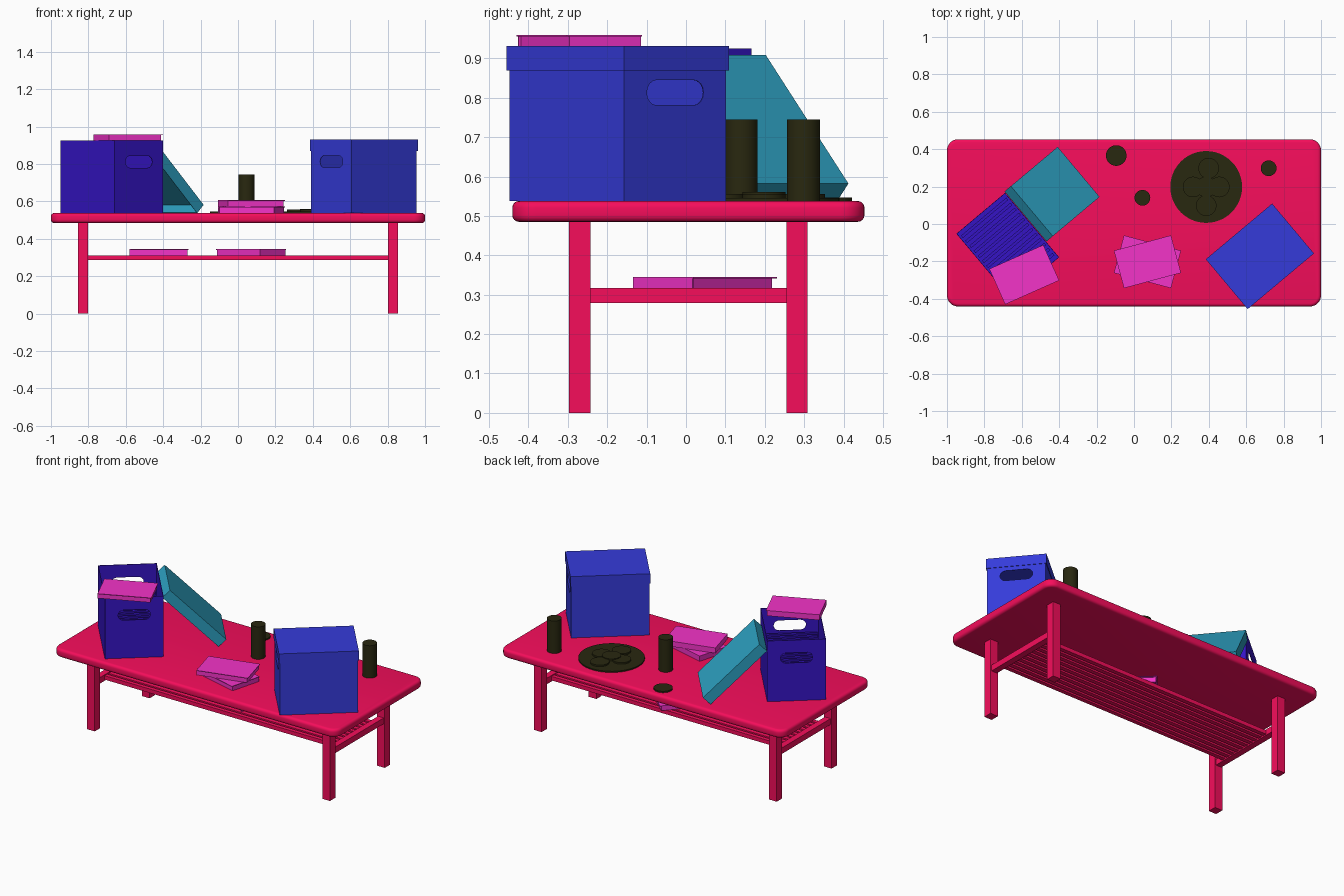
import bpy, bmesh, math
from mathutils import Matrix, Vector

if "Cube" in bpy.data.objects:
    bpy.data.objects.remove(bpy.data.objects["Cube"])

def material(name, rgb):
    m = bpy.data.materials.new(name)
    m.diffuse_color = (*rgb, 1)
    m.use_nodes = True
    m.node_tree.nodes["Principled BSDF"].inputs["Base Color"].default_value = m.diffuse_color
    return m

RED = material("table_red", (0.92, 0.004, 0.105))
BLUE = material("box_blue", (0.036, 0.044, 0.70))
INDIGO = material("box_indigo", (0.036, 0.007, 0.56))
TEAL = material("lid_teal", (0.026, 0.35, 0.53))
PINK = material("book_pink", (0.90, 0.033, 0.58))
DARK = material("dark_olive", (0.022, 0.021, 0.005))

def place(x, y, z, deg=0):
    return Matrix.Translation((x, y, z)) @ Matrix.Rotation(math.radians(deg), 4, 'Z')

def finish(name, bm, mat, mw=Matrix()):
    me = bpy.data.meshes.new(name)
    bmesh.ops.recalc_face_normals(bm, faces=bm.faces)
    bm.to_mesh(me)
    bm.free()
    ob = bpy.data.objects.new(name, me)
    bpy.context.collection.objects.link(ob)
    ob.matrix_world = mw
    if mat:
        me.materials.append(mat)
    return ob

def activate(ob):
    bpy.ops.object.select_all(action='DESELECT')
    ob.select_set(True)
    bpy.context.view_layer.objects.active = ob

def add_block(bm, lo, hi):
    lo, hi = Vector(lo), Vector(hi)
    m = Matrix.Translation((lo + hi) / 2) @ Matrix.Diagonal((*(hi - lo), 1))
    return bmesh.ops.create_cube(bm, size=1, matrix=m)['verts']

def block(name, lo, hi, mat, mw=Matrix()):
    bm = bmesh.new()
    add_block(bm, lo, hi)
    return finish(name, bm, mat, mw)

def cylinder(name, x, y, z0, z1, r, mat):
    bm = bmesh.new()
    bmesh.ops.create_cone(bm, cap_ends=True, segments=48, radius1=r, radius2=r, depth=z1 - z0)
    ob = finish(name, bm, mat, place(x, y, (z0 + z1) / 2))
    activate(ob)
    bpy.ops.object.shade_smooth_by_angle()
    return ob

def tray_shell(name, l, w, h, mat, mw, handles=False):
    """Thin-walled box, open at local +z, optionally with a handle hole in each end."""
    bm = bmesh.new()
    add_block(bm, (-l / 2, -w / 2, 0), (l / 2, w / 2, h))
    top = max(bm.faces, key=lambda f: f.calc_center_median().z)
    bmesh.ops.delete(bm, geom=[top], context='FACES_ONLY')
    ob = finish(name, bm, mat, mw)
    bpy.context.view_layer.update()
    activate(ob)
    s = ob.modifiers.new("walls", 'SOLIDIFY')
    s.thickness, s.offset, s.use_even_offset = 0.003, -1, True
    bpy.ops.object.modifier_apply(modifier=s.name)
    if handles:
        cb = bmesh.new()
        r, half, zc = 0.032, 0.062, h - 0.113
        ring = []
        for side in (1, -1):
            for i in range(9):
                a = math.pi * i / 8 - math.pi / 2
                ring.append(cb.verts.new((-l, side * (half + r * math.cos(a)),
                                          zc + side * r * math.sin(a))))
        f = cb.faces.new(ring)
        ext = bmesh.ops.extrude_face_region(cb, geom=[f])['geom']
        bmesh.ops.translate(cb, vec=(2 * l, 0, 0),
                            verts=[v for v in ext if isinstance(v, bmesh.types.BMVert)])
        cutter = finish("handle_cutter", cb, None, mw)
        cutter.hide_render = True
        bpy.context.view_layer.update()
        b = ob.modifiers.new("handles", 'BOOLEAN')
        b.operation, b.object, b.solver = 'DIFFERENCE', cutter, 'EXACT'
        bpy.ops.object.modifier_apply(modifier=b.name)
        bpy.data.objects.remove(cutter)
    return ob

# Table top: rounded corners in plan, then rounded rim
TOP, CY = 0.538, 0.006
bm = bmesh.new()
add_block(bm, (-1, CY - 0.447, 0.485), (1, CY + 0.447, TOP))
vert = [e for e in bm.edges if abs(e.verts[0].co.z - e.verts[1].co.z) > 0.01]
bmesh.ops.bevel(bm, geom=vert, offset=0.06, segments=8, profile=0.5, affect='EDGES')
rim = [e for e in bm.edges if abs(e.verts[0].co.z - e.verts[1].co.z) < 0.001]
bmesh.ops.bevel(bm, geom=rim, offset=0.017, segments=4, profile=0.5, affect='EDGES')
top = finish("table_top", bm, RED)
activate(top)
bpy.ops.object.shade_smooth_by_angle()

# Legs, end rails and slatted shelf
for sx, side in ((-1, "left"), (1, "right")):
    x = sx * 0.829
    for sy, end in ((-1, "front"), (1, "back")):
        y = CY + sy * 0.276
        block(f"{end}_{side}_leg", (x - .027, y - .027, 0), (x + .027, y + .027, 0.49), RED)
    block(f"{side}_rail", (x - .02, CY - .25, .279), (x + .02, CY + .25, .317), RED)
for i in range(10):
    y = CY - 0.18 + i * 0.04
    block(f"shelf_slat_{i + 1}", (-.815, y - .013, .286), (.815, y + .013, .311), RED)

# Closed storage box with lid
tray_shell("closed_box", 0.453, 0.338, 0.388, BLUE, place(.673, -.173, TOP, 40), True)
tray_shell("closed_box_lid", 0.463, 0.348, 0.062, BLUE,
           place(.673, -.173, .931, 40) @ Matrix.Rotation(math.pi, 4, 'X'))

# Open storage box filled with folders
open_mw = place(-.675, -.115, TOP, -50)
tray_shell("open_box", 0.45, 0.34, 0.387, INDIGO, open_mw, True)
for i in range(12):
    x = -0.193 + i * 0.035
    block(f"folder_{i + 1}", (x - .008, -.158, .006), (x + .008, .158, .235), INDIGO, open_mw)

# Removed lid leaning on the open box
u = Vector((math.cos(math.radians(40)), math.sin(math.radians(40)), 0))
v = Vector((u.y, -u.x, 0))
up = Vector((0, 0, 1))
slope = (u - up).normalized()
inward = (-u - up).normalized()
lid_mw = Matrix((slope, inward.cross(slope), inward)).transposed().to_4x4()
lid_mw.translation = Vector((-.675, -.115, 0)) + u * .380 - v * .058 + up * .7455
tray_shell("leaning_lid", 0.462, 0.349, 0.063, TEAL, lid_mw)

# Books: page block with overhanging cover and spine
def book(name, x, y, z, deg, h=0.034):
    bm = bmesh.new()
    add_block(bm, (-.153, -.094, 0), (.151, .104, h - .004))
    add_block(bm, (-.158, -.104, h - .004), (.158, .104, h))
    add_block(bm, (-.158, -.1, 0), (-.153, .104, h - .004))
    finish(name, bm, PINK, place(x, y, z, deg))

book("table_book_lower", .072, -.202, TOP, -15)
book("table_book_upper", .072, -.202, TOP + .035, 15)
book("box_book", -.587, -.271, .925, 24)
book("shelf_book_left", -.422, 0, .311, 0)
book("shelf_book_right", .07, .048, .311, 138)

# Drinking cups, serving tray and coasters
cylinder("cup_middle", .045, .14, TOP, .745, .042, DARK)
cylinder("cup_right", .72, .298, TOP, .745, .042, DARK)
cylinder("serving_tray", .386, .198, TOP, .546, .192, DARK)
cylinder("loose_coaster", -.095, .366, TOP, .547, .055, DARK)
for i, (dx, dy, dz) in enumerate([(0, 0, .005), (.07, 0, 0), (-.07, 0, 0), (.013, .1, 0), (0, -.1, 0)]):
    cylinder(f"tray_coaster_{i + 1}", .386 + dx, .198 + dy, .545, .556 + dz, .055, DARK)
